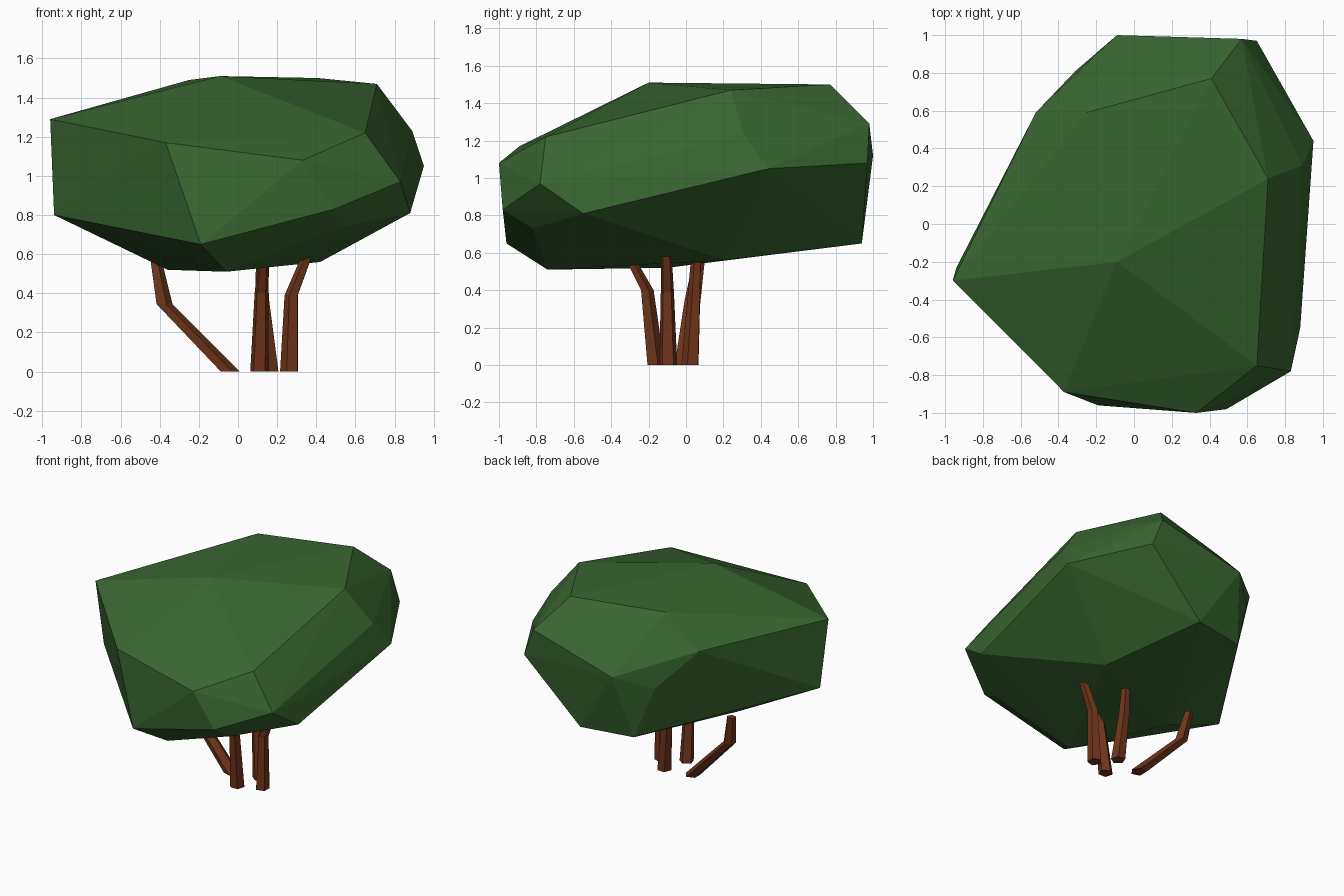
import bpy, bmesh, math
from mathutils import Vector

if "Cube" in bpy.data.objects:
    bpy.data.objects.remove(bpy.data.objects["Cube"])


def material(name, rgb):
    m = bpy.data.materials.new(name)
    m.diffuse_color = (*rgb, 1)
    m.use_nodes = True
    m.node_tree.nodes["Principled BSDF"].inputs["Base Color"].default_value = m.diffuse_color
    return m


def finish(bm, name, mat):
    bmesh.ops.recalc_face_normals(bm, faces=bm.faces)
    me = bpy.data.meshes.new(name)
    bm.to_mesh(me)
    bm.free()
    me.materials.append(mat)
    ob = bpy.data.objects.new(name, me)
    bpy.context.collection.objects.link(ob)
    return ob


leaf = material("leaf_green", (0.04, 0.13, 0.03))
bark = material("bark_brown", (0.16, 0.035, 0.01))

# Canopy: a faceted hull stretched over crown, shoulder and underside corners
crown = [(-.09, -.20, 1.51), (-.25, .59, 1.49), (.41, .77, 1.50), (.71, .24, 1.47)]
shoulder = [(.65, -.75, 1.22), (.89, .31, 1.23), (.95, .44, 1.05), (.57, .98, 1.29),
            (.65, .97, 1.08), (-.09, 1.0, 1.12), (-.31, .81, 1.02), (-.52, .59, 1.27),
            (-.96, -.30, 1.29), (-.37, -.89, 1.17), (.33, -1.0, 1.08), (.83, -.78, .97)]
underside = [(.49, -.98, .83), (.88, -.55, .81), (.52, -.82, .73), (-.19, -.96, .65),
             (-.06, -.74, .51), (-.36, -.10, .52), (-.94, -.23, .80), (-.18, .87, .65),
             (.21, .94, .65), (.42, .21, .56)]
bm = bmesh.new()
for p in crown + shoulder + underside:
    bm.verts.new(p)
res = bmesh.ops.convex_hull(bm, input=bm.verts)
loose = [v for v in bm.verts if not v.link_faces]
bmesh.ops.delete(bm, geom=loose, context='VERTS')
finish(bm, "canopy", leaf)


# Stems: tapering five-sided branches with one knee
def stem(name, path, radii, turn):
    bm = bmesh.new()
    n = 5
    rings = []
    for p, r in zip(path, radii):
        rings.append([bm.verts.new(Vector(p) + Vector((
            r * math.cos(turn + math.tau * i / n),
            r * math.sin(turn + math.tau * i / n), 0))) for i in range(n)])
    for a, b in zip(rings, rings[1:]):
        for i in range(n):
            j = (i + 1) % n
            bm.faces.new((a[i], a[j], b[j], b[i]))
    bm.faces.new(rings[0][::-1])
    bm.faces.new(rings[-1])
    finish(bm, name, bark)


radii = (.05, .037, .03)
stem("left_stem", [(-.045, -.01, 0), (-.38, .035, .345), (-.42, .07, .56)], (.053, .045, .032), 0)
stem("front_stem", [(.11, -.165, 0), (.12, -.21, .40), (.13, -.29, .55)], radii, .3)
stem("back_stem", [(.16, .025, 0), (.125, .045, .36), (.12, .055, .55)], radii, .9)
stem("right_stem", [(.265, -.095, 0), (.275, -.10, .39), (.35, -.105, .58)], radii, .6)
